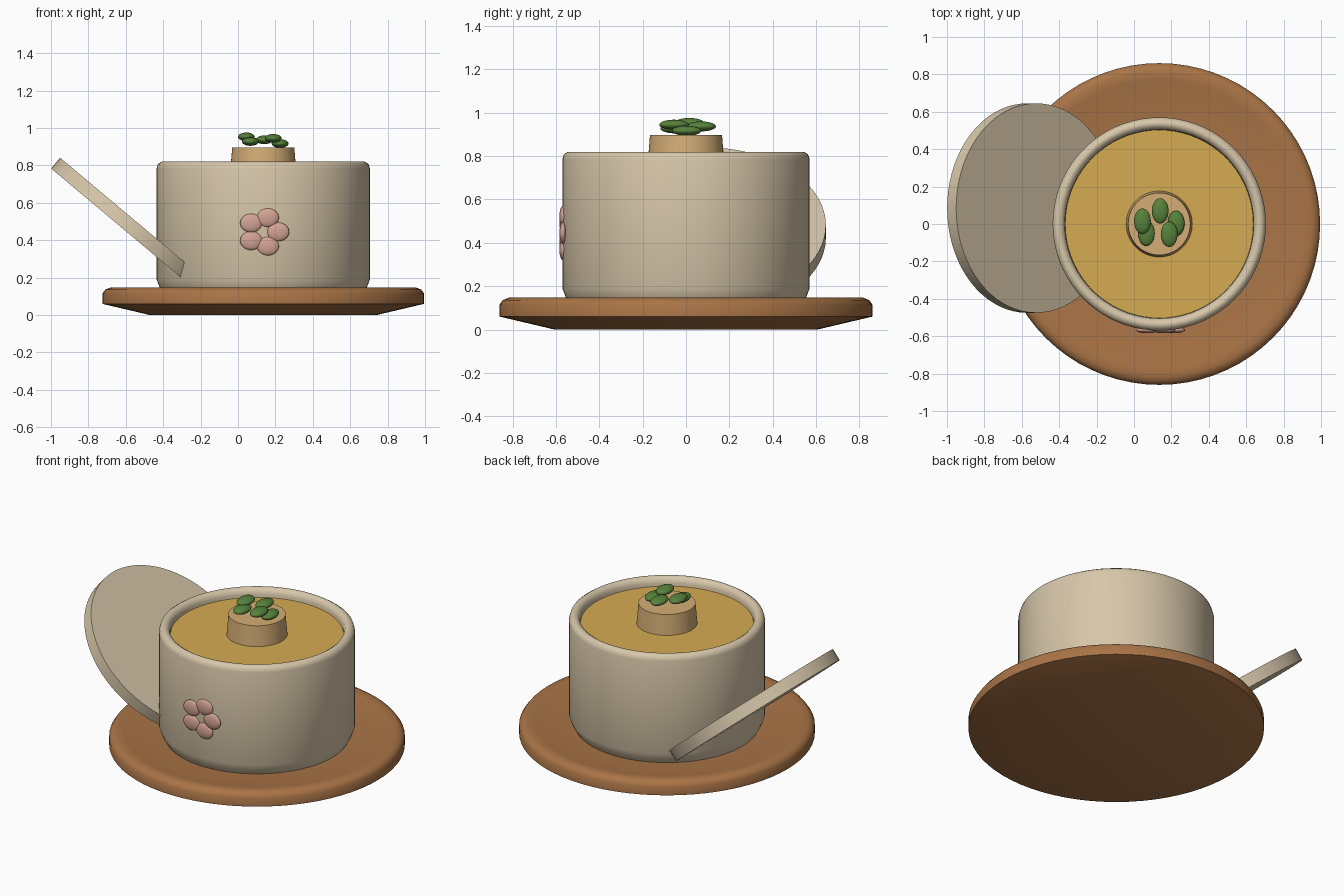
import bpy, bmesh, math
from mathutils import Matrix, Vector

if "Cube" in bpy.data.objects:
    bpy.data.objects.remove(bpy.data.objects["Cube"])

CX = 0.135  # shared axis of plate, pot and knob


def material(name, rgb):
    m = bpy.data.materials.new(name)
    m.diffuse_color = (*rgb, 1)
    m.use_nodes = True
    m.node_tree.nodes["Principled BSDF"].inputs["Base Color"].default_value = m.diffuse_color
    return m


CREAM = material("cream ceramic", (0.68, 0.57, 0.40))
WOOD = material("brown wood", (0.40, 0.175, 0.062))
BROTH = material("golden broth", (0.66, 0.41, 0.085))
TAN = material("tan", (0.66, 0.42, 0.18))
GREEN = material("leaf green", (0.095, 0.225, 0.045))
PINK = material("petal pink", (0.66, 0.37, 0.30))


def finish(name, bm, mat, matrix, angle=50):
    bmesh.ops.recalc_face_normals(bm, faces=bm.faces)
    me = bpy.data.meshes.new(name)
    bm.to_mesh(me)
    bm.free()
    me.materials.append(mat)
    ob = bpy.data.objects.new(name, me)
    ob.matrix_world = matrix
    bpy.context.collection.objects.link(ob)
    bpy.ops.object.select_all(action='DESELECT')
    ob.select_set(True)
    bpy.context.view_layer.objects.active = ob
    bpy.ops.object.shade_smooth_by_angle(angle=math.radians(angle))
    return ob


def lathe(name, profile, mat, matrix=Matrix.Translation((CX, 0, 0)), angle=50, n=72):
    """Spin (radius, height) points about z; both ends are closed on the axis."""
    bm = bmesh.new()
    rings = []
    for r, z in profile:
        if r == 0:
            rings.append([bm.verts.new((0, 0, z))] * n)
        else:
            rings.append([bm.verts.new((r * math.cos(math.tau * i / n),
                                        r * math.sin(math.tau * i / n), z)) for i in range(n)])
    for a, b in zip(rings, rings[1:]):
        for i in range(n):
            j = (i + 1) % n
            bm.faces.new(list(dict.fromkeys((a[i], a[j], b[j], b[i]))))
    return finish(name, bm, mat, matrix, angle)


def ellipsoid(name, centre, radii, mat):
    bm = bmesh.new()
    bmesh.ops.create_uvsphere(bm, u_segments=24, v_segments=14, radius=1)
    bmesh.ops.scale(bm, vec=radii, verts=bm.verts)
    return finish(name, bm, mat, Matrix.Translation(centre), 80)


# Saucer with a shallow dish
lathe("saucer", [(0, 0), (0.605, 0), (0.86, 0.06), (0.86, 0.115), (0.845, 0.136),
                 (0.815, 0.148), (0.77, 0.142), (0.60, 0.12), (0, 0.12)], WOOD)

# Open pot with a rounded rim
lathe("pot", [(0, 0.115), (0.535, 0.115), (0.555, 0.15), (0.57, 0.19), (0.57, 0.785),
              (0.563, 0.808), (0.545, 0.82), (0.53, 0.82), (0.512, 0.808), (0.505, 0.785),
              (0.502, 0.70), (0, 0.70)], CREAM)

# Broth surface
lathe("broth", [(0, 0.72), (0.503, 0.72), (0.503, 0.768), (0, 0.768)], BROTH, angle=30)

# Round block standing in the broth
lathe("centre_block", [(0, 0.75), (0.178, 0.75), (0.166, 0.897), (0, 0.897)], TAN, angle=30)

# Lid leaning on the pot
lean = Matrix.Translation((-0.546, 0.085, 0.4525)) @ Matrix.Rotation(math.radians(40), 4, 'Y')
lathe("lid", [(0, -0.0375), (0.56, -0.0375), (0.56, 0.0375), (0, 0.0375)], CREAM, lean, 30)

# Garnish leaves
leaves = [(0.045, 0.015, 0.953), (0.14, 0.07, 0.937), (0.225, 0.003, 0.917),
          (0.188, -0.055, 0.945), (0.066, -0.05, 0.928)]
for i, c in enumerate(leaves):
    ellipsoid(f"leaf_{i + 1}", c, (0.045, 0.068, 0.023), GREEN)

# Flower of five petals on the front of the pot
for i in range(5):
    a = math.tau * i / 5
    ellipsoid(f"petal_{i + 1}",
              (CX + 0.08 * math.cos(a), -0.567, 0.445 + 0.08 * math.sin(a)),
              (0.059, 0.017, 0.05), PINK)
